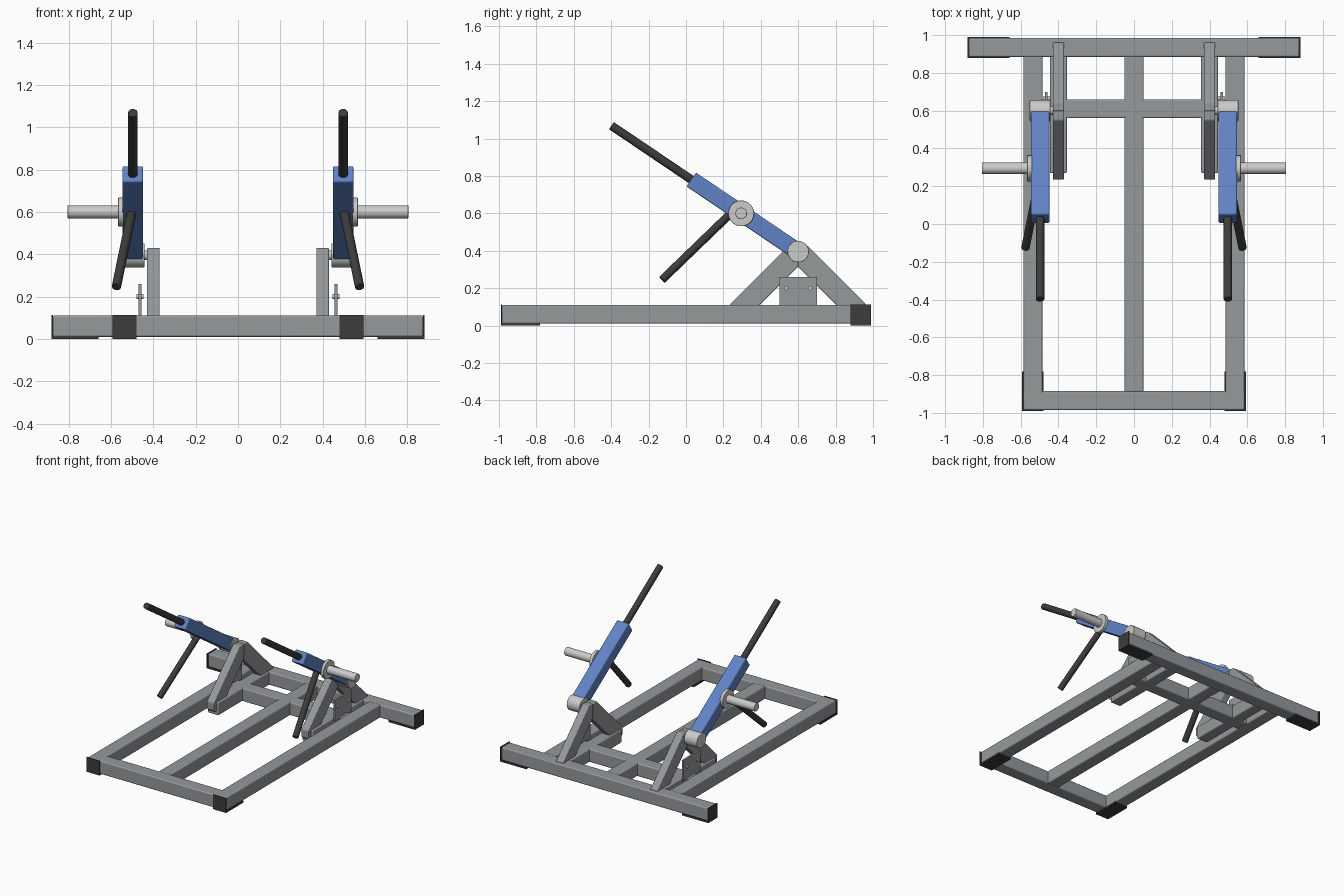
import bpy, bmesh, math
from mathutils import Vector, Matrix

if "Cube" in bpy.data.objects:
    bpy.data.objects.remove(bpy.data.objects["Cube"])


def material(name, rgb):
    m = bpy.data.materials.new(name)
    m.diffuse_color = (*rgb, 1)
    m.use_nodes = True
    m.node_tree.nodes["Principled BSDF"].inputs["Base Color"].default_value = m.diffuse_color
    return m


GREY = material("frame_grey", (0.30, 0.32, 0.33))
BLUE = material("arm_blue", (0.12, 0.225, 0.56))
DARK = material("rubber_black", (0.045, 0.045, 0.045))
STEEL = material("bright_steel", (0.60, 0.60, 0.59))


def finish(name, bm, mat, bevel=0.0, smooth=False):
    bmesh.ops.recalc_face_normals(bm, faces=bm.faces)
    me = bpy.data.meshes.new(name)
    bm.to_mesh(me)
    bm.free()
    me.materials.append(mat)
    ob = bpy.data.objects.new(name, me)
    bpy.context.collection.objects.link(ob)
    if bevel:
        b = ob.modifiers.new("rounded_edges", 'BEVEL')
        b.width, b.segments = bevel, 3
        b.limit_method, b.angle_limit = 'ANGLE', math.radians(40)
    if smooth or bevel:
        bpy.ops.object.select_all(action='DESELECT')
        bpy.context.view_layer.objects.active = ob
        ob.select_set(True)
        bpy.ops.object.shade_smooth_by_angle(angle=math.radians(35))
    return ob


def box(name, x, y, z, mat, bevel=0.0):
    """Box from (min, max) ranges; ranges may be given in either order."""
    bm = bmesh.new()
    bmesh.ops.create_cube(bm, size=1)
    for v in bm.verts:
        v.co = [(r[0] + r[1]) / 2 + c * abs(r[1] - r[0]) for r, c in zip((x, y, z), v.co)]
    return finish(name, bm, mat, bevel)


def rod(name, a, b, radius, mat, bevel=0.0):
    a, b = Vector(a), Vector(b)
    bm = bmesh.new()
    rot = (b - a).to_track_quat('Z', 'Y').to_matrix().to_4x4()
    bmesh.ops.create_cone(bm, cap_ends=True, segments=32, radius1=radius, radius2=radius,
                          depth=(b - a).length,
                          matrix=Matrix.Translation((a + b) / 2) @ rot)
    return finish(name, bm, mat, bevel, True)


def extrude_yz(name, pts, x0, x1, mat, bevel=0.0):
    """Side profile in y, z extruded across x."""
    bm = bmesh.new()
    face = bm.faces.new([bm.verts.new((x0, y, z)) for y, z in pts])
    ext = bmesh.ops.extrude_face_region(bm, geom=[face])
    for v in ext["geom"]:
        if isinstance(v, bmesh.types.BMVert):
            v.co.x = x1
    return finish(name, bm, mat, bevel)


TUBE = (0.01, 0.11)
R = 0.008

# Base frame
box("rear_beam", (-0.875, 0.875), (0.885, 0.985), TUBE, GREY, R)
box("front_beam", (-0.585, 0.585), (-0.985, -0.885), TUBE, GREY, R)
box("centre_rail", (-0.05, 0.05), (-0.89, 0.89), TUBE, GREY, R)
box("middle_beam", (-0.49, 0.49), (0.56, 0.66), TUBE, GREY, R)

# Lever direction, rising to the front from the pivot
pivot = Vector((0, 0.60, 0.395))
ang = math.radians(34)
along = Vector((0, -math.cos(ang), math.sin(ang)))
up = Vector((0, math.sin(ang), math.cos(ang)))

for s, side in ((-1, "left"), (1, "right")):
    def n(part):
        return side + "_" + part

    def xr(a, b):
        return (s * a, s * b)

    def at(p, x):
        return (s * x, p[1], p[2])

    box(n("side_rail"), xr(0.485, 0.585), (-0.98, 0.89), TUBE, GREY, R)
    box(n("support_rail"), xr(0.355, 0.445), (0.27, 0.89), TUBE, GREY, R)

    # Rubber feet with end plates
    box(n("rear_foot"), xr(0.66, 0.882), (0.88, 0.99), (0, 0.014), DARK)
    box(n("rear_end_plate"), xr(0.874, 0.882), (0.88, 0.99), (0, 0.112), DARK)
    box(n("front_foot"), xr(0.48, 0.592), (-0.99, -0.78), (0, 0.014), DARK)
    box(n("front_end_plate"), xr(0.48, 0.592), (-0.99, -0.984), (0, 0.112), DARK)

    # Pivot stand: two sloping struts meeting under the pivot
    extrude_yz(n("front_strut"),
               [(0.235, 0.06), (0.235, 0.115), (0.55, 0.43), (0.60, 0.43), (0.60, 0.315),
                (0.325, 0.04), (0.255, 0.04)],
               s * 0.37, s * 0.43, GREY, 0.006)
    extrude_yz(n("rear_strut"),
               [(0.96, 0.06), (0.96, 0.115), (0.645, 0.43), (0.598, 0.43), (0.598, 0.315),
                (0.875, 0.04), (0.96, 0.04)],
               s * 0.37, s * 0.43, GREY, 0.006)

    # Bolted side plate
    box(n("bolt_plate"), xr(0.457, 0.471), (0.50, 0.70), (0.10, 0.26), GREY)
    for i, y in enumerate((0.535, 0.665)):
        rod(n("plate_bolt_%d" % (i + 1)), (s * 0.447, y, 0.20), (s * 0.48, y, 0.20), 0.012, STEEL)

    # Pivot bearing and shaft
    rod(n("pivot_bearing"), at(pivot, 0.442), at(pivot, 0.552), 0.057, STEEL, 0.004)
    rod(n("pivot_shaft"), at(pivot, 0.40), at(pivot, 0.45), 0.022, STEEL)

    # Lever arm
    h = 0.045
    corners = [pivot + along * d + up * u
               for d, u in ((0.03, -h), (0.69, -h), (0.69, h), (0.03, h))]
    extrude_yz(n("lever_arm"), [(c.y, c.z) for c in corners], s * 0.448, s * 0.546, BLUE, R)

    # Grips
    rod(n("upper_grip"), at(pivot + along * 0.66, 0.497), at(pivot + along * 1.205, 0.497),
        0.023, DARK, 0.003)
    rod(n("lower_grip"), (s * 0.50, 0.25, 0.61), (s * 0.575, -0.128, 0.245), 0.022, DARK, 0.003)

    # Weight peg with flange
    rod(n("peg_flange"), (s * 0.54, 0.295, 0.60), (s * 0.566, 0.295, 0.60), 0.069, STEEL, 0.003)
    rod(n("weight_peg"), (s * 0.55, 0.295, 0.60), (s * 0.805, 0.295, 0.60), 0.031, STEEL, 0.003)
